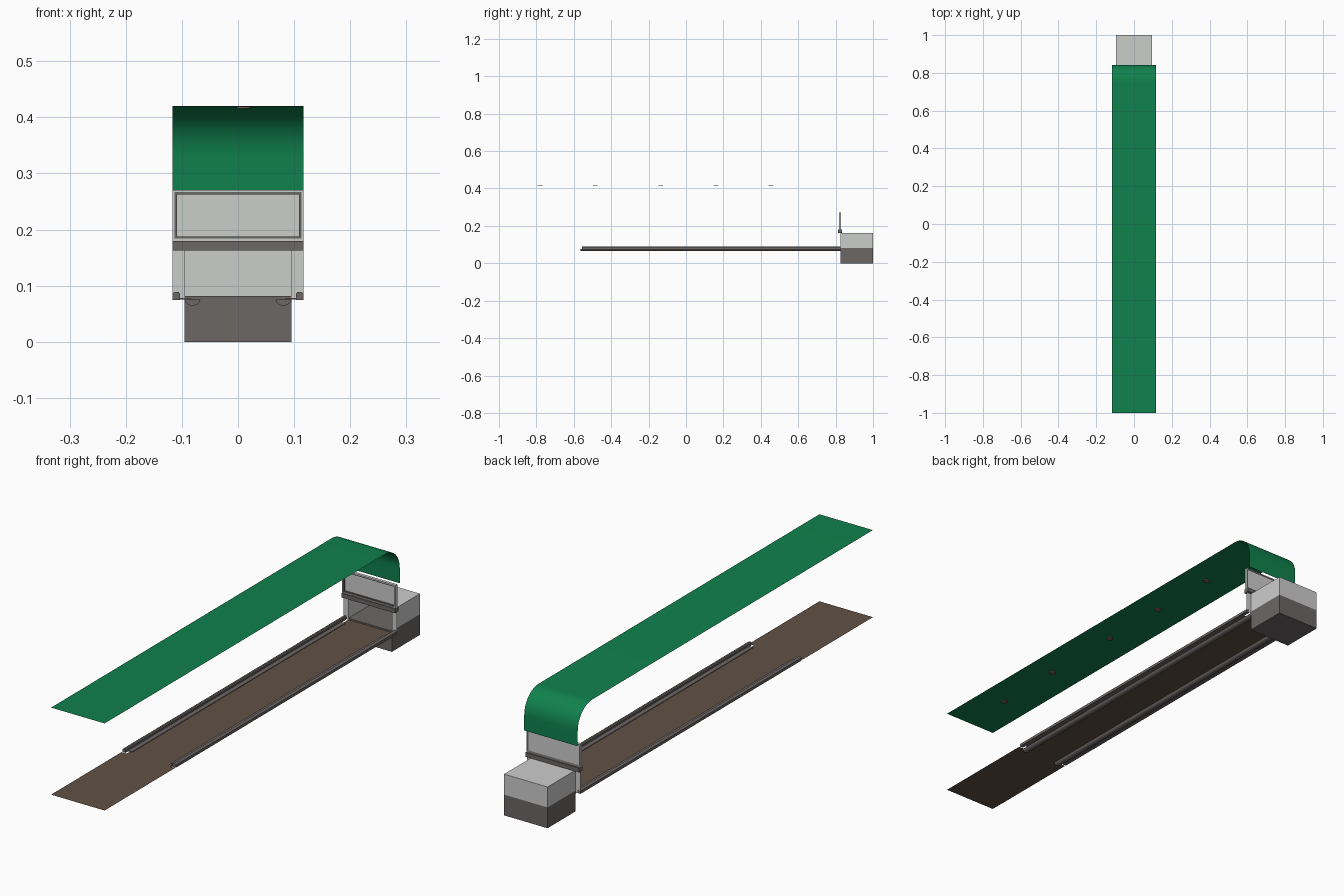
import bpy, bmesh, math

if "Cube" in bpy.data.objects:
    bpy.data.objects.remove(bpy.data.objects["Cube"])


def mat(name, rgb):
    m = bpy.data.materials.new(name)
    m.diffuse_color = (*rgb, 1)
    m.use_nodes = True
    m.node_tree.nodes["Principled BSDF"].inputs["Base Color"].default_value = m.diffuse_color
    return m


GREEN = mat("green", (0.005, 0.22, 0.075))
LIGHT = mat("light grey", (0.60, 0.61, 0.60))
DARK = mat("dark grey", (0.15, 0.135, 0.13))
BROWN = mat("brown", (0.12, 0.082, 0.058))
RUST = mat("dull red", (0.20, 0.11, 0.10))


def make(name, verts, faces, material):
    me = bpy.data.meshes.new(name)
    me.from_pydata(verts, [], faces)
    me.materials.append(material)
    ob = bpy.data.objects.new(name, me)
    bpy.context.collection.objects.link(ob)
    return ob


def box(name, x0, x1, y0, y1, z0, z1, material, skip=()):
    v = [(x, y, z) for x in (x0, x1) for y in (y0, y1) for z in (z0, z1)]
    sides = {"left": (0, 1, 3, 2), "right": (4, 6, 7, 5), "front": (0, 4, 5, 1),
             "back": (2, 3, 7, 6), "bottom": (0, 2, 6, 4), "top": (1, 5, 7, 3)}
    return make(name, v, [f for k, f in sides.items() if k not in skip], material)


def smooth(ob):
    for o in bpy.context.selected_objects:
        o.select_set(False)
    bpy.context.view_layer.objects.active = ob
    ob.select_set(True)
    bpy.ops.object.shade_smooth_by_angle(angle=math.radians(35))


def extrude_y(name, profile, y0, y1, material):
    """Closed x/z profile swept along y."""
    n = len(profile)
    v = [(x, y, z) for y in (y0, y1) for x, z in profile]
    f = [(i, (i + 1) % n, n + (i + 1) % n, n + i) for i in range(n)]
    f += [tuple(range(n))[::-1], tuple(range(n, 2 * n))]
    ob = make(name, v, f, material)
    bm = bmesh.new()
    bm.from_mesh(ob.data)
    bmesh.ops.recalc_face_normals(bm, faces=bm.faces)
    bm.to_mesh(ob.data)
    bm.free()
    return ob


W, N = 0.117, 0.095      # half widths: full sheet, narrow part
Y = 0.825                # end wall position
FZ = 0.076               # floor height

# Ceiling sheet: flat run, rounded corner, short drop
r, cy, cz = 0.09, 0.753, 0.33
path = [(-1, 0.42)]
path += [(cy + r * math.cos(a), cz + r * math.sin(a))
         for a in (math.radians(90 - 90 * i / 14) for i in range(15))]
path += [(cy + r, 0.27)]
verts = [(x, y, z) for y, z in path for x in (-W, W)]
ceiling = make("ceiling_sheet", verts,
               [(2 * i, 2 * i + 1, 2 * i + 3, 2 * i + 2) for i in range(len(path) - 1)], GREEN)
smooth(ceiling)

# Ceiling studs
for i, y in enumerate((-0.78, -0.485, -0.135, 0.16, 0.455)):
    bpy.ops.mesh.primitive_cylinder_add(vertices=12, radius=0.013, depth=0.004,
                                        location=(0.01, y, 0.4175))
    stud = bpy.context.object
    stud.name = f"ceiling_stud_{i + 1}"
    stud.data.materials.append(RUST)

# Floor: wide apron, then narrow run between the rails
make("floor", [(-W, -1, FZ), (W, -1, FZ), (W, -0.56, FZ), (N, -0.56, FZ),
               (N, Y, FZ), (-N, Y, FZ), (-N, -0.56, FZ), (-W, -0.56, FZ)],
     [(0, 1, 2, 3, 6, 7), (3, 4, 5, 6)], BROWN)

# Rails on both sides: outer lip, thin ledge, half-round beam below
for s, side in ((-1, "left"), (1, "right")):
    lip = [(0.103, 0.075), (0.103, 0.085), (0.106, 0.089), (0.112, 0.089), (W, 0.086), (W, 0.075)]
    extrude_y(f"{side}_rail_lip", [(s * x, z) for x, z in lip], -0.555, Y, DARK)
    box(f"{side}_rail_ledge", *sorted((s * 0.085, s * 0.105)), -0.54, 0.79, 0.0755, 0.0785, DARK)
    beam = [(s * (0.081 + 0.014 * math.cos(a)), 0.0755 - 0.011 * math.sin(a))
            for a in (math.pi * i / 8 for i in range(9))]
    smooth(extrude_y(f"{side}_rail_beam", beam, -0.565, Y, DARK))
    # Wall strip beside the niche
    x0, x1 = sorted((s * N, s * W))
    make(f"{side}_wall_strip", [(x0, Y, FZ), (x1, Y, FZ), (x1, Y, 0.163), (x0, Y, 0.163)],
         [(0, 1, 2, 3)], LIGHT)

# End niche (open at the front) over a dark base
box("end_niche", -N, N, Y, 1, 0.082, 0.163, LIGHT, skip=("front", "bottom"))
box("end_base", -N, N, Y, 1, 0, 0.082, DARK)

# Cross bar above the niche
box("cross_bar", -W, W, Y - 0.012, Y + 0.01, 0.163, 0.18, DARK)

# End panel with a light outer rim and dark inner trim
make("end_panel", [(-W, Y, 0.18), (W, Y, 0.18), (W, Y, 0.271), (-W, Y, 0.271)],
     [(0, 1, 2, 3)], LIGHT)


def frame(name, w, z0, z1, t, y0, y1, material):
    box(name + "_bottom", -w, w, y0, y1, z0, z0 + t, material)
    box(name + "_top", -w, w, y0, y1, z1 - t, z1, material)
    box(name + "_left", -w, -w + t, y0, y1, z0 + t, z1 - t, material)
    box(name + "_right", w - t, w, y0, y1, z0 + t, z1 - t, material)


frame("panel_rim", W, 0.18, 0.271, 0.004, Y - 0.008, Y + 0.004, LIGHT)
frame("panel_trim", 0.113, 0.184, 0.267, 0.004, Y - 0.006, Y - 0.0005, DARK)
